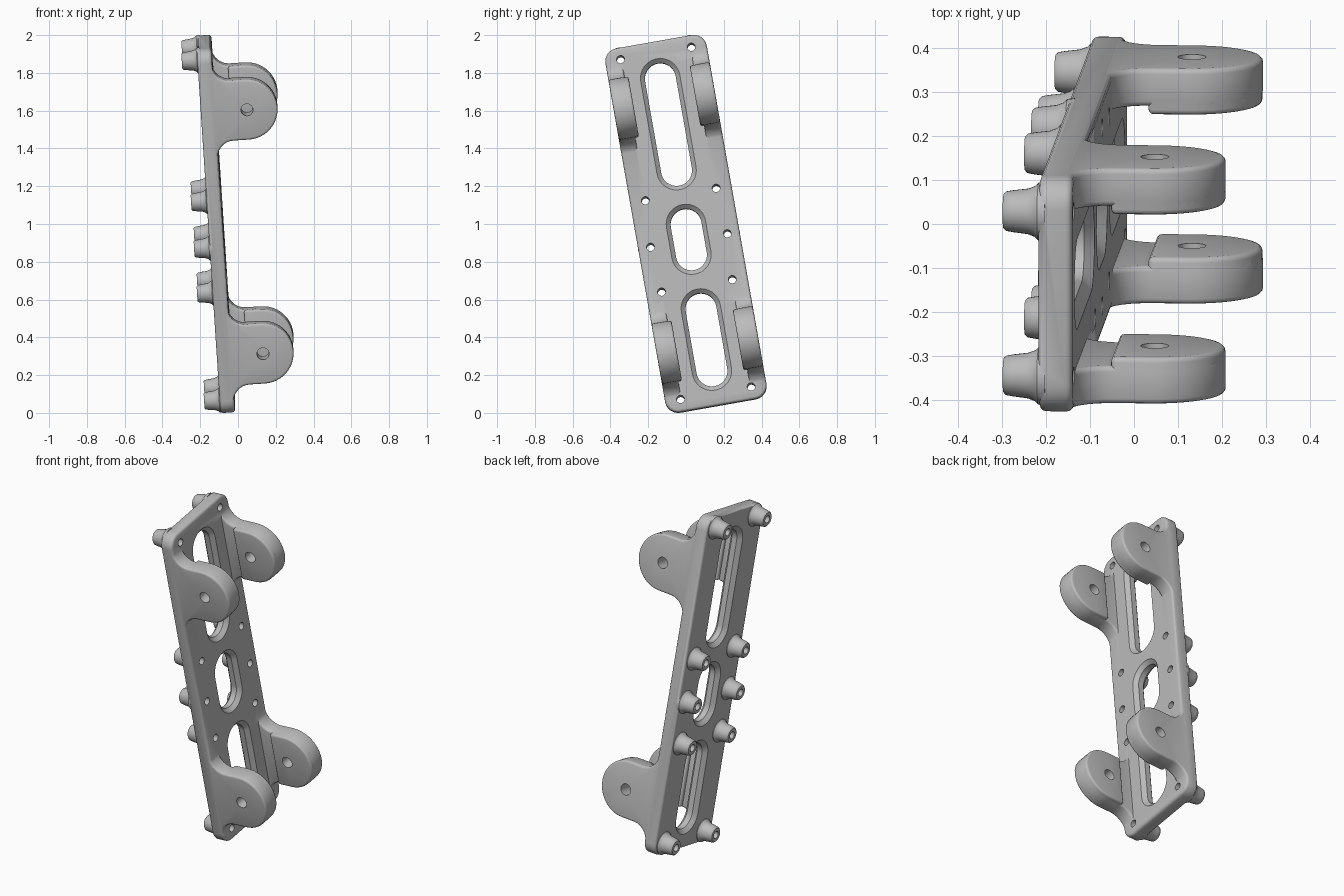
import bpy
import bmesh
from math import radians, sin, cos, pi
from mathutils import Matrix

cube = bpy.data.objects.get("Cube")
if cube:
    bpy.data.objects.remove(cube, do_unlink=True)

grey = bpy.data.materials.new("machined_grey")
grey.use_nodes = True
grey.diffuse_color = (0.5, 0.5, 0.5, 1)
grey.node_tree.nodes["Principled BSDF"].inputs["Base Color"].default_value = (0.5, 0.5, 0.5, 1)

# Plate frame: x = thickness, y = width, z = length, leaning in two directions
LEAN = Matrix.Translation((0, 0, 1)) @ Matrix.Rotation(radians(10), 4, 'X') @ Matrix.Rotation(radians(-3.7), 4, 'Y')
FRONT, BACK, HALF_W = -0.078, -0.155, 0.2725
BOTTOM, TOP = -0.972, 0.988


def arc(cx, cy, r, a0, a1, n):
    return [(cx + r * cos(radians(a0 + (a1 - a0) * i / n)),
             cy + r * sin(radians(a0 + (a1 - a0) * i / n))) for i in range(n + 1)]


def circle(cx, cy, r, n=32):
    return arc(cx, cy, r, 0, 360, n)[:-1]


def stadium(z0, z1, r):
    return arc(0, z1 - r, r, 0, 180, 20) + arc(0, z0 + r, r, 180, 360, 20)


def across(x, pts):
    return [(x, y, z) for y, z in pts]


def along(y, pts):
    return [(x, y, z) for x, z in pts]


def loft(name, rings, bevel=0):
    """Closed solid through matching rings of points."""
    bm = bmesh.new()
    vs = [[bm.verts.new(p) for p in ring] for ring in rings]
    n = len(vs[0])
    for a, b in zip(vs, vs[1:]):
        for i in range(n):
            j = (i + 1) % n
            bm.faces.new((a[i], a[j], b[j], b[i]))
    bm.faces.new(vs[0])
    bm.faces.new(vs[-1])
    bmesh.ops.recalc_face_normals(bm, faces=bm.faces)
    me = bpy.data.meshes.new(name)
    bm.to_mesh(me)
    bm.free()
    me.materials.append(grey)
    ob = bpy.data.objects.new(name, me)
    bpy.context.collection.objects.link(ob)
    if bevel:
        mod = ob.modifiers.new("round_edges", 'BEVEL')
        mod.width, mod.segments = bevel, 3
        mod.limit_method, mod.angle_limit = 'ANGLE', radians(40)
    return ob


# Rounded plate
r = 0.07
cy = HALF_W - r
outline = (arc(cy, TOP - r, r, 0, 90, 6) + arc(-cy, TOP - r, r, 90, 180, 6)
           + arc(-cy, BOTTOM + r, r, 180, 270, 6) + arc(cy, BOTTOM + r, r, 270, 360, 6))
plate = loft("bracket_plate", [across(BACK, outline), across(FRONT, outline)], 0.015)

added, cutters = [], []

# Four hinge ears with filleted roots and raised inner pads
EAR_X, EAR_R, FILLET = 0.09, 0.162, 0.09
ROOT = FRONT - 0.004
for level, zc in (("lower", -0.657), ("upper", 0.657)):
    rise = EAR_R + FILLET
    ear = ([(ROOT - 0.028, zc + rise)]
           + arc(ROOT + FILLET, zc + rise, FILLET, 180, 270, 7)
           + arc(EAR_X, zc, EAR_R, 90, -90, 24)
           + arc(ROOT + FILLET, zc - rise, FILLET, 90, 180, 7)
           + [(ROOT - 0.028, zc - rise)])
    pad = [(0, zc + EAR_R - 0.001)] + arc(EAR_X, zc, EAR_R - 0.001, 90, -90, 24) + [(0, zc - EAR_R + 0.001)]
    for side, s in (("left", 1), ("right", -1)):
        tag = f"{level}_{side}"
        added.append(loft("ear_" + tag, [along(s * 0.2722, ear), along(s * 0.185, ear)], 0.012))
        added.append(loft("ear_pad_" + tag, [along(s * 0.24, pad), along(s * 0.165, pad)], 0.012))
    pin = circle(EAR_X, zc, 0.032)
    cutters.append(loft("pin_hole_" + level, [along(-0.4, pin), along(0.4, pin)]))

# Flared screw bosses on the back, each drilled through
BOSS = [(-0.14, 0.068), (-0.158, 0.066), (-0.166, 0.058), (-0.182, 0.052),
        (-0.215, 0.048), (-0.232, 0.045), (-0.238, 0.039)]
for i, (y, z) in enumerate([(0.19, 0.925), (0.19, 0.165), (0.206, -0.083), (0.19, -0.327), (0.19, -0.905)]):
    for s in (1, -1):
        added.append(loft(f"screw_boss_{i}", [across(x, circle(s * y, z, br)) for x, br in BOSS]))
        hole = circle(s * y, z, 0.021, 20)
        cutters.append(loft(f"screw_hole_{i}", [across(-0.3, hole), across(0, hole)]))

# Three long slots, chamfered on both faces
for i, (z0, z1) in enumerate([(0.19, 0.895), (-0.265, 0.11), (-0.89, -0.345)]):
    rings = []
    for x, inset in ((BACK - 0.01, 0), (BACK, 0), (BACK + 0.022, 0.023),
                     (FRONT - 0.022, 0.023), (FRONT, 0), (FRONT + 0.01, 0)):
        rings.append(across(x, stadium(z0 + inset, z1 - inset, 0.105 - inset)))
    cutters.append(loft(f"slot_{i}", rings))

# Fuse the parts, then cut the openings
for ob, op in [(o, 'UNION') for o in added] + [(o, 'DIFFERENCE') for o in cutters]:
    mod = plate.modifiers.new(ob.name, 'BOOLEAN')
    mod.operation, mod.solver, mod.object = op, 'EXACT', ob
    ob.hide_render = True

bpy.context.view_layer.update()
fused = bpy.data.meshes.new_from_object(plate.evaluated_get(bpy.context.evaluated_depsgraph_get()))
plate.modifiers.clear()
plate.data = fused
for ob in added + cutters:
    bpy.data.objects.remove(ob, do_unlink=True)

# Stand the bracket in its leaning pose
fused.transform(LEAN)
bpy.ops.object.select_all(action='DESELECT')
plate.select_set(True)
bpy.context.view_layer.objects.active = plate
bpy.ops.object.shade_smooth_by_angle(angle=radians(35))
